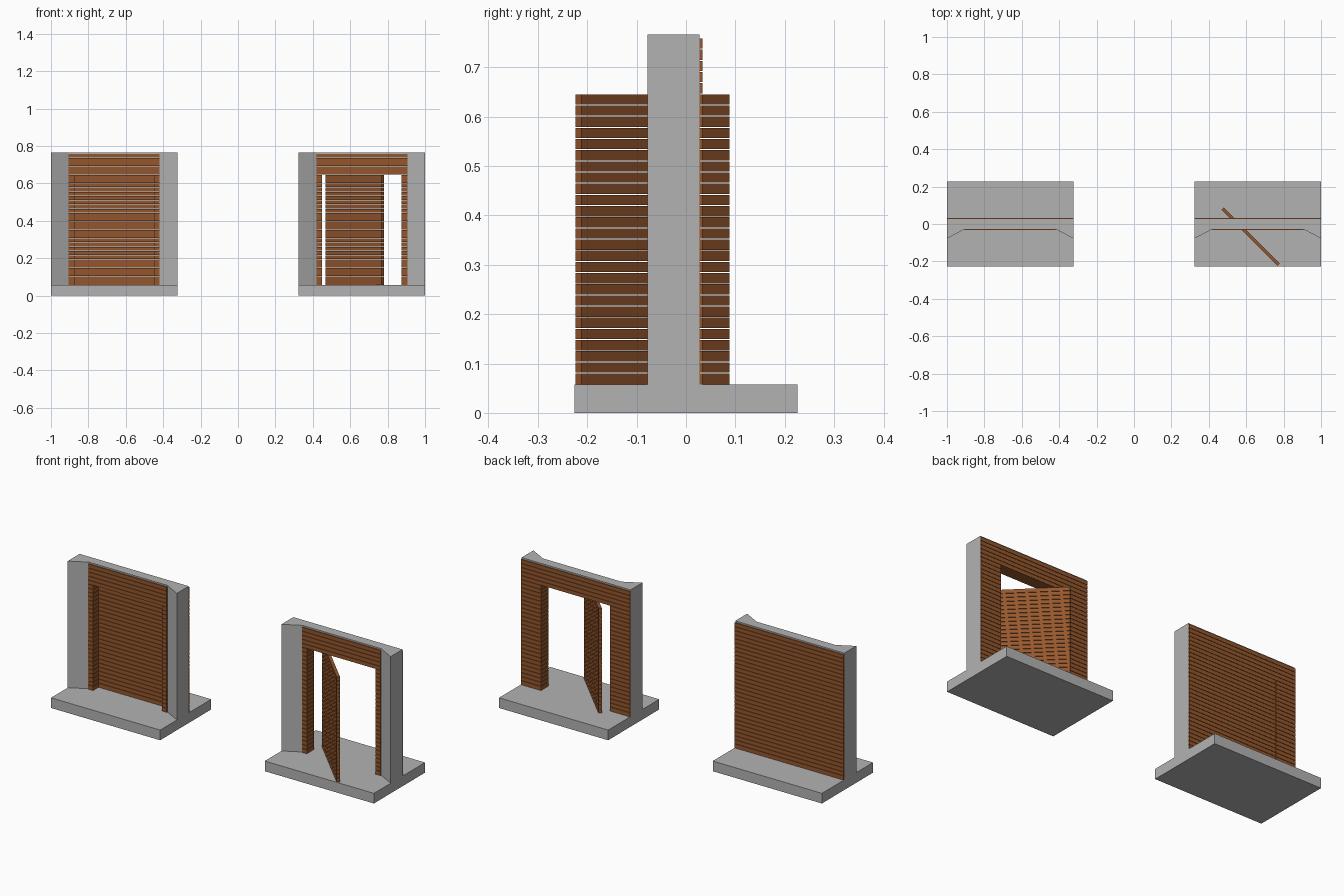
import bpy, bmesh
from math import radians
from mathutils import Matrix, Vector

if "Cube" in bpy.data.objects:
    bpy.data.objects.remove(bpy.data.objects["Cube"])


def material(name, color):
    m = bpy.data.materials.new(name)
    m.diffuse_color = (*color, 1)
    m.use_nodes = True
    m.node_tree.nodes["Principled BSDF"].inputs["Base Color"].default_value = m.diffuse_color
    return m


CONCRETE = material("grey concrete", (0.45, 0.45, 0.45))
WOOD = material("brown wood", (0.30, 0.094, 0.026))

HALF = 0.338            # half width of one module
SLAB = 0.057            # slab top
TOP = 0.758             # top of the cladding
PITCH = (TOP - SLAB) / 31
GAP = 0.002             # slit between boards
OPEN_ROWS = 26          # board rows beside the doorway
HEAD = SLAB + OPEN_ROWS * PITCH
POCKET = 0.243          # half width between the jambs
DOOR = 0.213            # half width of the doorway
SKIN = 0.006            # board thickness
FACE = 0.027            # wall half depth behind the boards


def add_box(bm, x0, x1, y0, y1, z0, z1):
    mat = Matrix.Translation(((x0 + x1) / 2, (y0 + y1) / 2, (z0 + z1) / 2)) \
        @ Matrix.Diagonal((x1 - x0, y1 - y0, z1 - z0, 1))
    bmesh.ops.create_cube(bm, size=1, matrix=mat)


def finish(bm, name, mat, cx, matrix=Matrix()):
    bmesh.ops.recalc_face_normals(bm, faces=bm.faces)
    me = bpy.data.meshes.new(name)
    bm.to_mesh(me)
    bm.free()
    me.materials.append(mat)
    ob = bpy.data.objects.new(name, me)
    ob.matrix_world = Matrix.Translation((cx, 0, 0)) @ matrix
    bpy.context.collection.objects.link(ob)
    return ob


def boxes(name, mat, cx, *items):
    bm = bmesh.new()
    for b in items:
        add_box(bm, *b)
    return finish(bm, name, mat, cx)


def add_boards(bm, x0, x1, y0, y1, first, last):
    for i in range(first, last):
        z = SLAB + i * PITCH
        add_box(bm, x0, x1, y0, y1, z + (GAP if i else 0), z + PITCH)


def prism(name, pts, z0, z1, mat, cx):
    bm = bmesh.new()
    f = bm.faces.new([bm.verts.new((x, y, z0)) for x, y in pts])
    r = bmesh.ops.extrude_face_region(bm, geom=[f])
    verts = [v for v in r["geom"] if isinstance(v, bmesh.types.BMVert)]
    bmesh.ops.translate(bm, verts=verts, vec=(0, 0, z1 - z0))
    return finish(bm, name, mat, cx)


def module(label, cx, angle):
    # base slab and top cap
    boxes(label + "_base_slab", CONCRETE, cx, (-HALF, HALF, -0.226, 0.226, 0, SLAB))
    boxes(label + "_top_cap", CONCRETE, cx, (-POCKET, POCKET, -FACE, FACE, TOP, 0.766))
    # splayed jambs
    for side, s in (("left", -1), ("right", 1)):
        prism(f"{label}_{side}_jamb",
              [(s * HALF, -0.078), (s * HALF, FACE), (s * POCKET, FACE), (s * POCKET, -FACE)],
              SLAB, 0.766, CONCRETE, cx)
    # board cladding around the doorway
    bm = bmesh.new()
    for s in (-1, 1):
        for a, b, y0, y1 in ((POCKET, DOOR, -FACE - SKIN, -FACE),
                             (HALF, DOOR, FACE, FACE + SKIN),
                             (DOOR + SKIN, DOOR, -FACE, FACE)):
            x0, x1 = sorted((s * a, s * b))
            add_boards(bm, x0, x1, y0, y1, 0, OPEN_ROWS)
    add_boards(bm, -POCKET, POCKET, -FACE - SKIN, -FACE, OPEN_ROWS, 31)
    add_boards(bm, -HALF, HALF, FACE, FACE + SKIN, OPEN_ROWS, 31)
    finish(bm, label + "_cladding", WOOD, cx)
    # soffit over the doorway
    boxes(label + "_soffit", WOOD, cx,
          (-DOOR, DOOR, -FACE, FACE, HEAD + GAP, HEAD + GAP + SKIN))
    # pivot door of stacked boards
    bm = bmesh.new()
    add_boards(bm, -DOOR + 0.001, DOOR - 0.001, 0.016, 0.033, 0, OPEN_ROWS)
    p = Vector((-0.13, 0.0245, 0))
    turn = Matrix.Translation(p) @ Matrix.Rotation(angle, 4, 'Z') @ Matrix.Translation(-p)
    finish(bm, label + "_pivot_door", WOOD, cx, turn)


module("closed", -0.662, 0)
module("open", 0.662, radians(-45))
